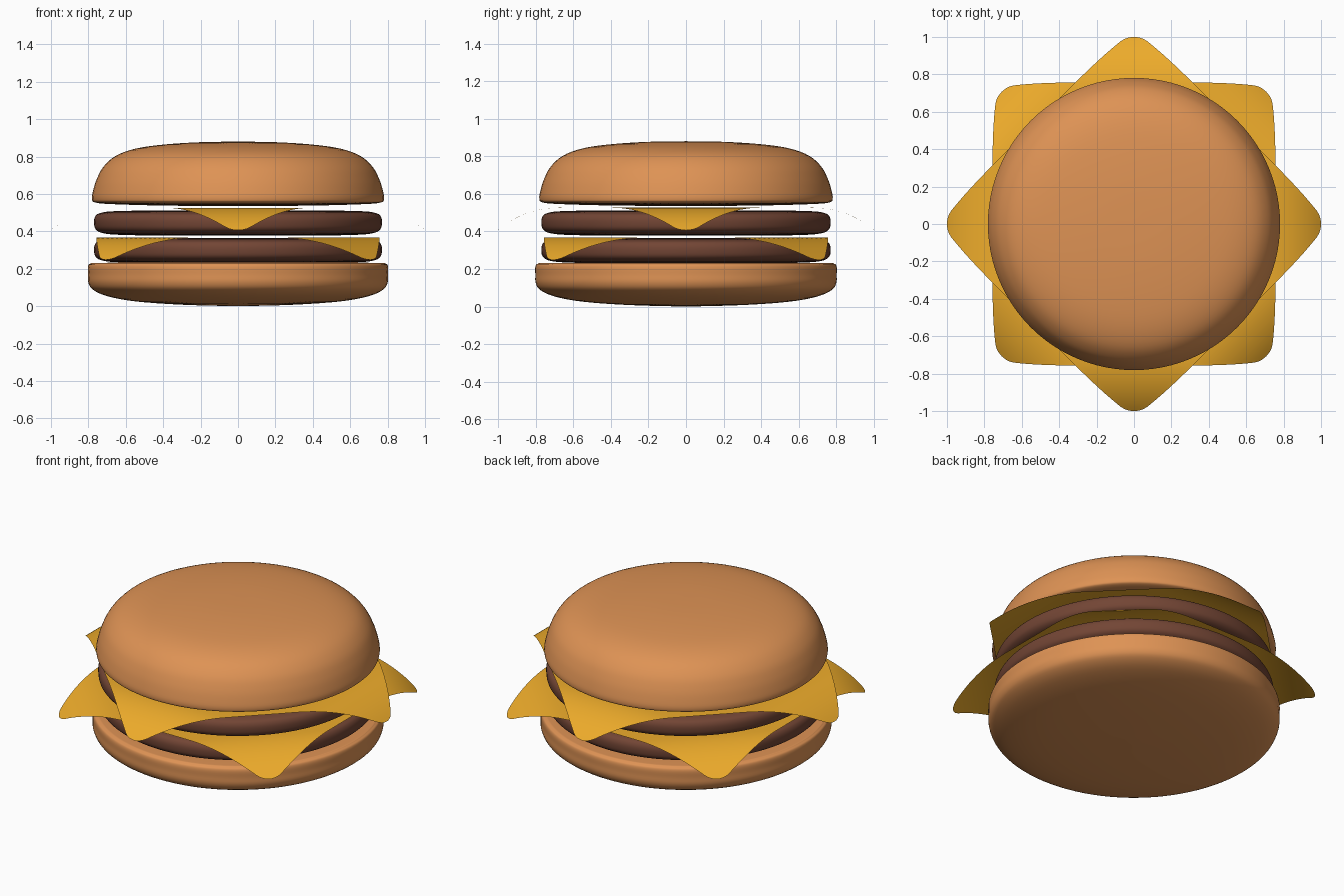
import bpy, bmesh, math
from mathutils import Vector, Matrix

if "Cube" in bpy.data.objects:
    bpy.data.objects.remove(bpy.data.objects["Cube"])


def material(name, rgb):
    m = bpy.data.materials.new(name)
    m.diffuse_color = (*rgb, 1)
    m.use_nodes = True
    m.node_tree.nodes["Principled BSDF"].inputs["Base Color"].default_value = m.diffuse_color
    return m


BUN = material("bun_crust", (0.73, 0.29, 0.09))
MEAT = material("meat", (0.17, 0.06, 0.035))
CHEESE = material("cheese", (0.85, 0.41, 0.024))


def finish(bm, name, mat):
    me = bpy.data.meshes.new(name)
    for f in bm.faces:
        f.smooth = True
    bm.to_mesh(me)
    bm.free()
    me.materials.append(mat)
    ob = bpy.data.objects.new(name, me)
    bpy.context.collection.objects.link(ob)
    return ob


def smooth_curve(pts, steps=4):
    """Catmull-Rom curve through profile points."""
    out = []
    for i in range(len(pts) - 1):
        p = [Vector(pts[min(max(j, 0), len(pts) - 1)]) for j in range(i - 1, i + 3)]
        for k in range(steps):
            t = k / steps
            out.append(0.5 * (2 * p[1] + (p[2] - p[0]) * t
                              + (2 * p[0] - 5 * p[1] + 4 * p[2] - p[3]) * t ** 2
                              + (3 * p[1] - p[0] - 3 * p[2] + p[3]) * t ** 3))
    return out + [Vector(pts[-1])]


def lathe(name, profile, mat, z=0, segments=96):
    """Revolve a (radius, height) profile around the z axis."""
    bm = bmesh.new()
    vs = [bm.verts.new((max(p.x, 0), 0, p.y + z)) for p in smooth_curve(profile)]
    es = [bm.edges.new(e) for e in zip(vs, vs[1:])]
    bmesh.ops.spin(bm, geom=vs + es, cent=(0, 0, 0), axis=(0, 0, 1),
                   angle=math.tau, steps=segments)
    bmesh.ops.remove_doubles(bm, verts=bm.verts, dist=1e-5)
    bmesh.ops.recalc_face_normals(bm, faces=bm.faces)
    return finish(bm, name, mat)


def cheese_slice(name, z, turn):
    """Square sheet with rounded corners that curl down along an arc."""
    half, fillet, start, bend = 0.757, 0.1, 0.68, 0.487
    bm = bmesh.new()
    bmesh.ops.create_grid(bm, x_segments=60, y_segments=60, size=half)
    inner = half - fillet
    for v in bm.verts:
        sx, sy = math.copysign(1, v.co.x), math.copysign(1, v.co.y)
        x, y = abs(v.co.x), abs(v.co.y)
        u, w = x - inner, y - inner
        if u > 0 and w > 0:
            k = max(u, w) / math.hypot(u, w)
            x, y = inner + u * k, inner + w * k
        s, t = (x + y) / math.sqrt(2), (x - y) / math.sqrt(2)
        drop = 0
        if s > start:
            a = (s - start) / bend
            s = start + bend * math.sin(a)
            drop = bend * (1 - math.cos(a))
        v.co = (sx * (s + t) / math.sqrt(2), sy * (s - t) / math.sqrt(2), z - drop)
    bmesh.ops.rotate(bm, verts=bm.verts, matrix=Matrix.Rotation(turn, 3, 'Z'))
    return finish(bm, name, CHEESE)


# Bottom bun: straight side, rounded underside
lathe("bottom_bun", [(0, 0), (0.3, 0.008), (0.55, 0.026), (0.7, 0.054), (0.775, 0.088),
                     (0.8, 0.125), (0.802, 0.17), (0.802, 0.212), (0.788, 0.228),
                     (0.74, 0.232), (0.4, 0.233), (0, 0.233)], BUN)

# Two patties
PATTY = [(0, 0), (0.4, 0.001), (0.62, 0.004), (0.72, 0.013), (0.76, 0.033), (0.77, 0.066),
         (0.765, 0.1), (0.74, 0.12), (0.66, 0.131), (0.4, 0.135), (0, 0.135)]
cheeses = []
for label, z, turn in (("lower", 0.235, 0), ("upper", 0.377, math.pi / 4)):
    lathe(label + "_patty", PATTY, MEAT, z - 0.005 if label == "lower" else z)

# Cheese slices, the upper one turned by an eighth
cheese_slice("lower_cheese", 0.368, 0)
cheese_slice("upper_cheese", 0.526, math.pi / 4)

# Top bun: flattened dome
lathe("top_bun", [(0, 0.535), (0.4, 0.538), (0.68, 0.546), (0.765, 0.555), (0.781, 0.575),
                  (0.774, 0.62), (0.755, 0.68), (0.72, 0.745), (0.655, 0.803),
                  (0.55, 0.842), (0.4, 0.864), (0.2, 0.877), (0, 0.88)], BUN)
